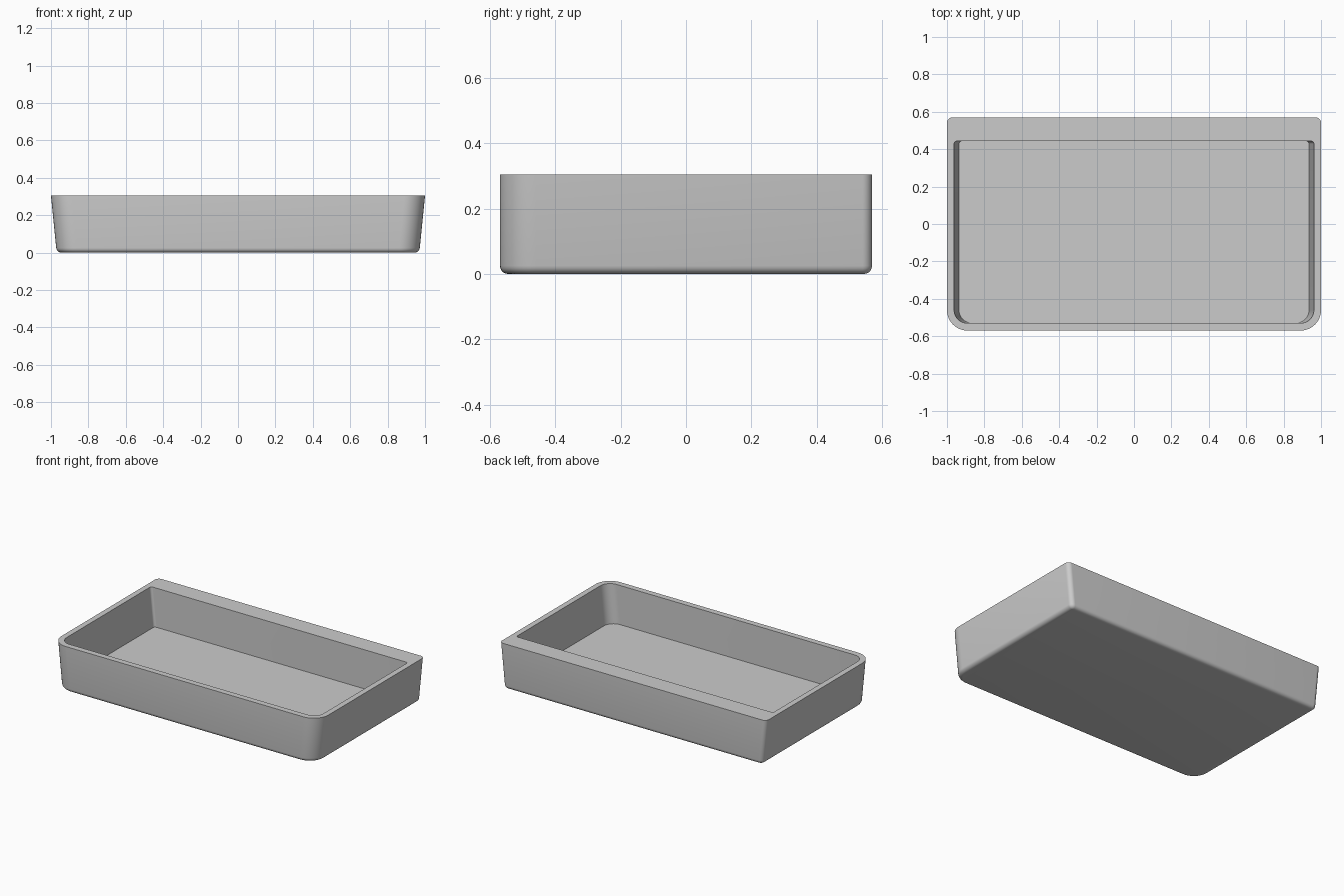
import bpy
import bmesh
from math import sin, cos, pi, radians

default = bpy.data.objects.get("Cube")
if default:
    bpy.data.objects.remove(default)

HEIGHT, FLOOR, DRAFT = 0.305, 0.04, 0.1
ROUND = 0.025      # rounding under the outer walls
STEPS = 10         # segments per corner


def outline(half_x, y_front, y_back, r_front, r_back):
    """Rectangle with separate corner radii at front and back."""
    corners = [(1, y_back, r_back, 0), (-1, y_back, r_back, 1),
               (-1, y_front, r_front, 2), (1, y_front, r_front, 3)]
    points = []
    for side, y, r, quarter in corners:
        cx = side * (half_x - r)
        cy = y - r if y == y_back else y + r
        for i in range(STEPS + 1):
            a = (quarter + i / STEPS) * pi / 2
            points.append((cx + r * cos(a), cy + r * sin(a)))
    return points


def outer(z, inset):
    half_x = 1 - DRAFT * (HEIGHT - z) - inset
    return z, outline(half_x, -0.57 + inset, 0.57 - inset,
                      0.11 - inset, 0.03 - inset)


def inner(z):
    half_x = 0.962 - DRAFT * (HEIGHT - z)
    return z, outline(half_x, -0.53, 0.443, 0.07, 0.015)


# Tray: stacked outlines from the base, up the outside, over the rim, down inside
levels = []
for i in range(6):
    a = i / 5 * pi / 2
    levels.append(outer(ROUND * (1 - cos(a)), ROUND * (1 - sin(a))))
levels += [outer(HEIGHT, 0), inner(HEIGHT), inner(FLOOR)]

bm = bmesh.new()
rings = [[bm.verts.new((x, y, z)) for x, y in pts] for z, pts in levels]
for low, high in zip(rings, rings[1:]):
    for i in range(len(low)):
        j = (i + 1) % len(low)
        bm.faces.new((low[i], low[j], high[j], high[i]))
bm.faces.new(rings[0][::-1])
bm.faces.new(rings[-1])
mesh = bpy.data.meshes.new("tray")
bm.to_mesh(mesh)
bm.free()
tray = bpy.data.objects.new("tray", mesh)
bpy.context.collection.objects.link(tray)

# Plain grey finish
grey = bpy.data.materials.new("light grey")
grey.use_nodes = True
colour = (0.6, 0.6, 0.6, 1)
grey.diffuse_color = colour
grey.node_tree.nodes["Principled BSDF"].inputs["Base Color"].default_value = colour
mesh.materials.append(grey)

bpy.ops.object.select_all(action="DESELECT")
tray.select_set(True)
bpy.context.view_layer.objects.active = tray
bpy.ops.object.shade_smooth_by_angle(angle=radians(30))
